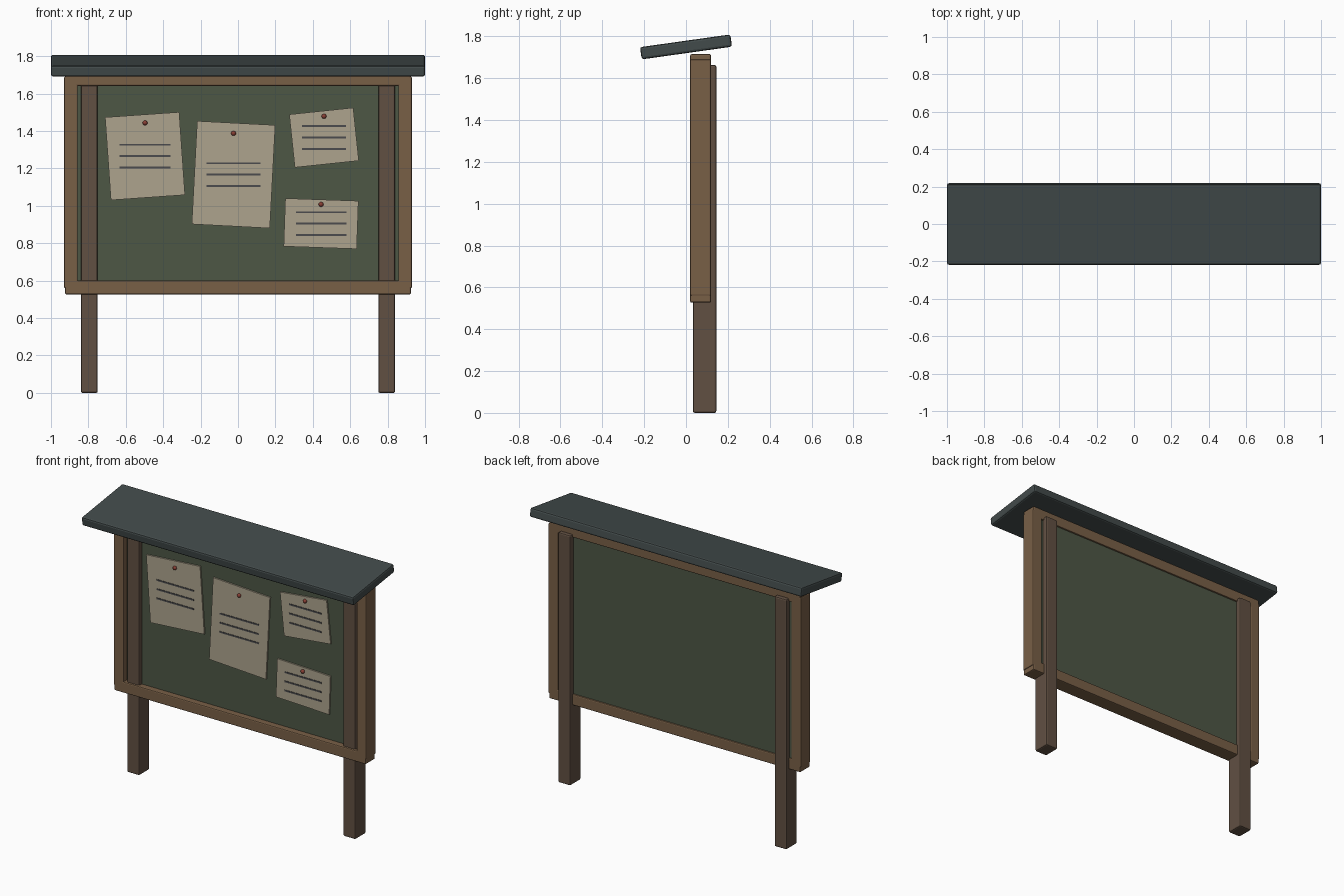
import bpy
from math import radians

if "Cube" in bpy.data.objects:
    bpy.data.objects.remove(bpy.data.objects["Cube"])


def material(name, rgb):
    m = bpy.data.materials.new(name)
    m.diffuse_color = (*rgb, 1)
    m.use_nodes = True
    m.node_tree.nodes["Principled BSDF"].inputs["Base Color"].default_value = m.diffuse_color
    return m


FRAME = material("frame_wood", (0.19, 0.115, 0.062))
POST = material("post_wood", (0.12, 0.08, 0.055))
ROOF = material("roof_slate", (0.055, 0.07, 0.07))
FELT = material("green_felt", (0.075, 0.095, 0.06))
PAPER = material("paper", (0.42, 0.37, 0.27))
INK = material("ink", (0.07, 0.07, 0.075))
PIN = material("red_pin", (0.25, 0.05, 0.035))


def box(name, x, y, z, mat, bevel=0.0, rot=(0, 0, 0)):
    """Box from (min, max) ranges, turned about its centre."""
    spans = (x, y, z)
    bpy.ops.mesh.primitive_cube_add(size=1, location=[(a + b) / 2 for a, b in spans])
    ob = bpy.context.object
    ob.name = name
    ob.scale = [b - a for a, b in spans]
    bpy.ops.object.transform_apply(location=False, rotation=False, scale=True)
    ob.rotation_euler = rot
    ob.data.materials.append(mat)
    if bevel:
        mod = ob.modifiers.new("bevel", "BEVEL")
        mod.width = bevel
        mod.segments = 2
    return ob


# Posts and frame stiles, mirrored left and right
for side, s in (("left", -1), ("right", 1)):
    box(side + "_post", sorted((s * 0.75, s * 0.84)), (0.033, 0.145), (0, 1.663), POST, 0.009)
    box(side + "_stile", sorted((s * 0.857, s * 0.93)), (0.02, 0.12), (0.56, 1.69), FRAME, 0.007)

# Frame rails
box("bottom_rail", (-0.925, 0.925), (0.02, 0.12), (0.527, 0.6), FRAME, 0.007)
box("top_rail", (-0.925, 0.925), (0.02, 0.12), (1.642, 1.715), FRAME, 0.007)

# Pin board inside the frame
box("pin_board", (-0.87, 0.87), (0.06, 0.11), (0.59, 1.65), FELT)

# Sloping roof
box("roof", (-1, 1), (-0.218, 0.218), (1.72, 1.779), ROOF, 0.011, (radians(8), 0, 0))

# Notices: centre x, centre z, width, height, tilt in degrees
notices = [
    (-0.497, 1.266, 0.397, 0.444, 4),
    (-0.024, 1.167, 0.418, 0.552, -3),
    (0.46, 1.365, 0.344, 0.285, 6),
    (0.444, 0.905, 0.391, 0.257, -2),
]
for i, (x, z, w, h, tilt) in enumerate(notices, 1):
    box(f"notice_{i}", (x - w / 2, x + w / 2), (0.05, 0.062), (z - h / 2, z + h / 2),
        PAPER, 0, (0, -radians(tilt), 0))
    # Ruled text lines
    for k in (-1, 0, 1):
        lz = z + k * 0.061
        box(f"notice_{i}_line_{k + 2}", (x - w * 0.345, x + w * 0.345), (0.047, 0.055),
            (lz - 0.005, lz + 0.005), INK)
    # Pin
    bpy.ops.mesh.primitive_uv_sphere_add(segments=12, ring_count=8, radius=0.013,
                                         location=(x, 0.046, z + h * 0.4))
    pin = bpy.context.object
    pin.name = f"pin_{i}"
    pin.data.materials.append(PIN)
    bpy.ops.object.shade_smooth()
